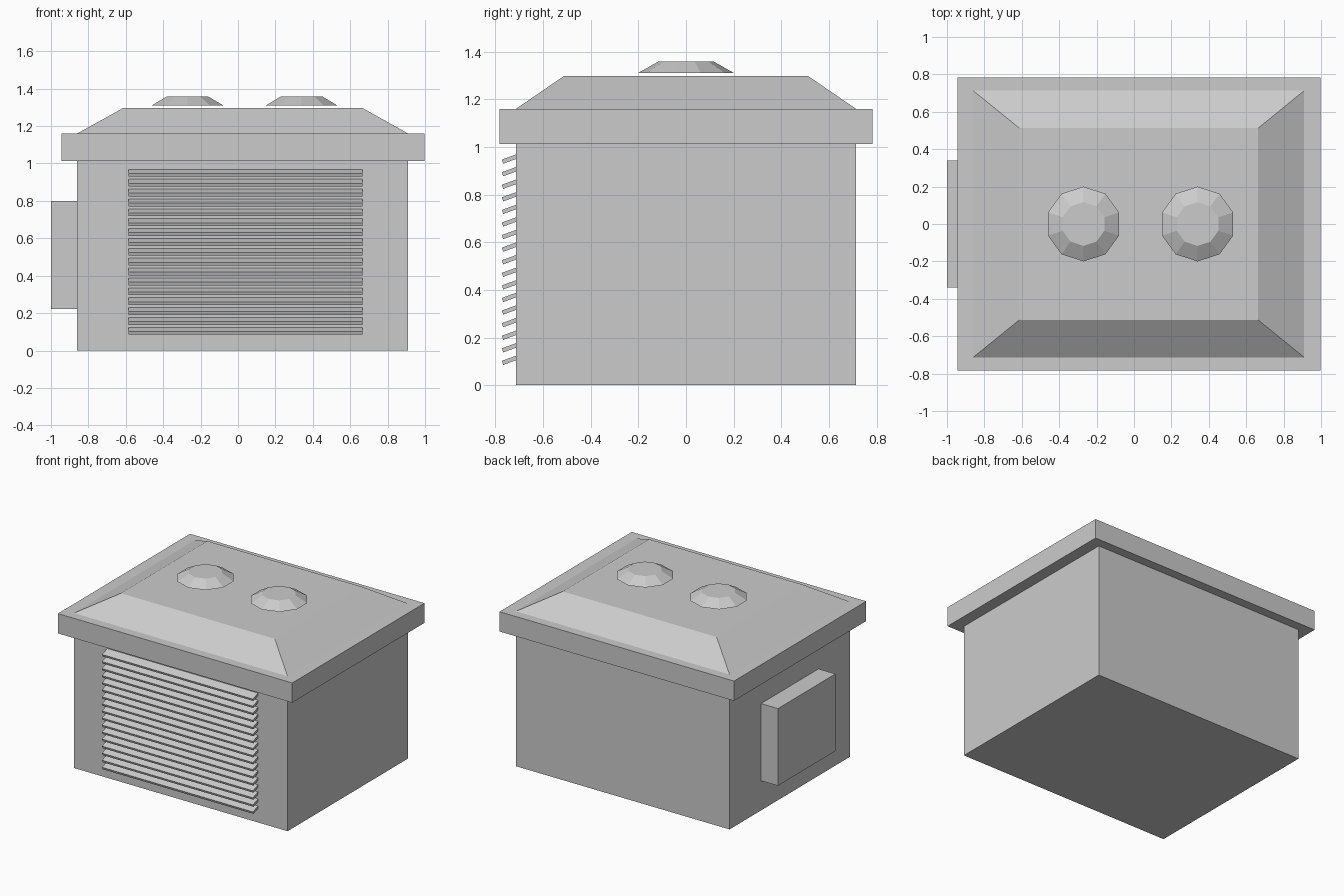
import bpy, bmesh
from math import cos, sin, radians, pi

if "Cube" in bpy.data.objects:
    bpy.data.objects.remove(bpy.data.objects["Cube"])


def make(name, verts, faces):
    mesh = bpy.data.meshes.new(name)
    mesh.from_pydata(verts, [], faces)
    bm = bmesh.new()
    bm.from_mesh(mesh)
    bmesh.ops.recalc_face_normals(bm, faces=bm.faces)
    bm.to_mesh(mesh)
    bm.free()
    obj = bpy.data.objects.new(name, mesh)
    bpy.context.collection.objects.link(obj)
    return obj


def loft(name, lower, upper):
    """Closed solid between two rings with equal point counts."""
    n = len(lower)
    sides = [(i, (i + 1) % n, n + (i + 1) % n, n + i) for i in range(n)]
    return make(name, lower + upper, sides + [tuple(range(n)), tuple(range(n, 2 * n))])


def rect(x0, x1, y, z):
    return [(x0, -y, z), (x1, -y, z), (x1, y, z), (x0, y, z)]


def ring(cx, r, z, sides=10):
    return [(cx + r * cos(pi / 2 + 2 * pi * i / sides),
             r * sin(pi / 2 + 2 * pi * i / sides), z) for i in range(sides)]


# Cabinet, overhanging lid and bevelled roof
loft("cabinet", rect(-0.86, 0.91, 0.713, 0), rect(-0.86, 0.91, 0.713, 1.012))
loft("lid", rect(-0.945, 0.997, 0.782, 1.012), rect(-0.945, 0.997, 0.782, 1.16))
loft("roof", rect(-0.86, 0.91, 0.713, 1.16), rect(-0.612, 0.663, 0.512, 1.298))

# Side box on the left wall
loft("side_box", rect(-1.0, -0.85, 0.34, 0.222), rect(-1.0, -0.85, 0.34, 0.80))

# Two ten-sided roof vents
for side, cx in (("left", -0.27), ("right", 0.34)):
    loft(f"roof_vent_{side}", ring(cx, 0.2, 1.311), ring(cx, 0.117, 1.358))

# Tilted louvre slats on the front, outer edge lower
tilt = radians(20)
along, normal = (cos(tilt), sin(tilt)), (-sin(tilt), cos(tilt))
for i in range(17):
    y, z = -0.767, 0.085 + i * 0.0528
    profile = [(y + a * along[0] + b * normal[0], z + a * along[1] + b * normal[1])
               for a, b in ((0, 0), (0.065, 0), (0.065, 0.018), (0, 0.018))]
    loft(f"louvre_slat_{i + 1}", [(-0.585, *p) for p in profile],
         [(0.665, *p) for p in profile])
